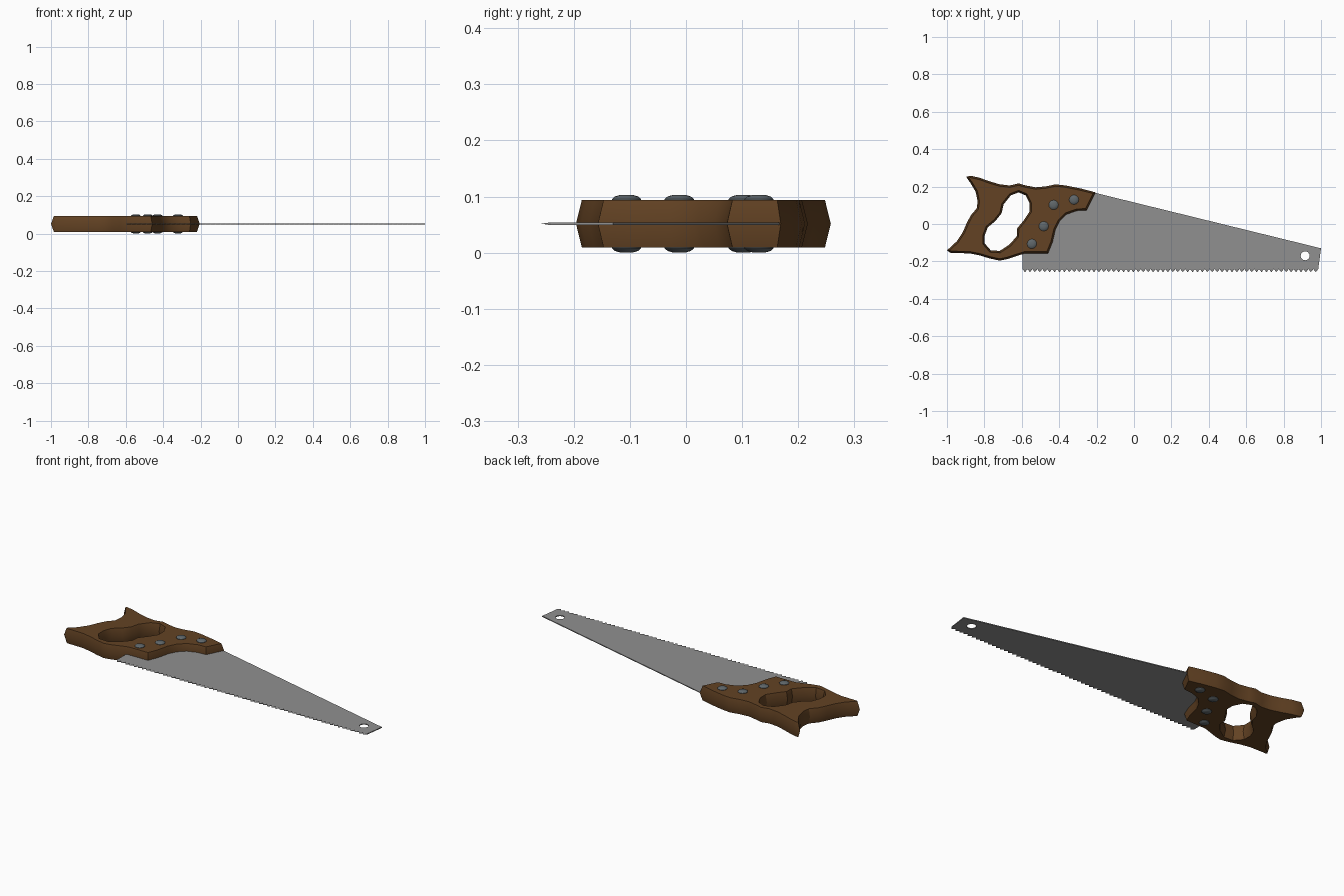
import bpy, bmesh, math
from mathutils import Vector

if "Cube" in bpy.data.objects:
    bpy.data.objects.remove(bpy.data.objects["Cube"])

MID = 0.0515  # height of the saw's centre plane


def material(name, rgb):
    m = bpy.data.materials.new(name)
    m.diffuse_color = (*rgb, 1)
    m.use_nodes = True
    m.node_tree.nodes["Principled BSDF"].inputs["Base Color"].default_value = m.diffuse_color
    return m


WOOD = material("brown wood", (0.125, 0.055, 0.017))
STEEL = material("blade steel", (0.28, 0.28, 0.28))
RIVET = material("dark rivet metal", (0.115, 0.135, 0.145))


def circle(x, y, r, n):
    return [(x + r * math.cos(math.tau * i / n), y + r * math.sin(math.tau * i / n)) for i in range(n)]


def oriented(pts, ccw):
    area = sum(a[0] * b[1] - b[0] * a[1] for a, b in zip(pts, pts[1:] + pts[:1]))
    return pts if (area > 0) == ccw else pts[::-1]


def inset(pts, d):
    """Move every point into the material (left of its direction of travel)."""
    out = []
    for i, p in enumerate(pts):
        p, a, b = Vector(p), Vector(pts[i - 1]), Vector(pts[(i + 1) % len(pts)])
        u, v = (p - a).normalized(), (b - p).normalized()
        n1, n2 = Vector((-u.y, u.x)), Vector((-v.y, v.x))
        n = (n1 + n2).normalized()
        out.append(p + n * d / max(0.65, n.dot(n1)))
    return out


def plate(bm, outline, holes, layers):
    """Stack the outline and holes at (z offset, inset) layers and cap both ends."""
    caps = ([], [])
    for k, loop in enumerate([outline] + holes):
        pts = oriented(loop, k == 0)
        rings = [[bm.verts.new((q[0], q[1], MID + z)) for q in inset(pts, d)] for z, d in layers]
        n = len(pts)
        for lo, hi in zip(rings, rings[1:]):
            for i in range(n):
                j = (i + 1) % n
                bm.faces.new((lo[i], lo[j], hi[j], hi[i]))
        for cap, ring in zip(caps, (rings[0], rings[-1])):
            cap += [bm.edges.get((ring[i], ring[(i + 1) % n])) for i in range(n)]
    for cap, z in zip(caps, (-1, 1)):
        bmesh.ops.triangle_fill(bm, use_beauty=True, edges=cap, normal=(0, 0, z))


def finish(bm, name, mat, angle=32):
    bmesh.ops.recalc_face_normals(bm, faces=bm.faces)
    me = bpy.data.meshes.new(name)
    bm.to_mesh(me)
    bm.free()
    me.materials.append(mat)
    me.shade_smooth()
    me.set_sharp_from_angle(angle=math.radians(angle))
    ob = bpy.data.objects.new(name, me)
    bpy.context.collection.objects.link(ob)
    return ob


# Wooden handle with a grip opening and sides peaked along the middle
handle_outline = [
    (-.897, .252), (-.873, .258), (-.825, .247), (-.772, .228), (-.718, .212), (-.665, .206),
    (-.617, .217), (-.579, .206), (-.526, .196), (-.472, .201), (-.419, .212), (-.365, .206),
    (-.285, .19), (-.205, .169), (-.253, .073), (-.306, .07), (-.36, .051), (-.397, .014),
    (-.419, -.029), (-.435, -.098), (-.459, -.157), (-.585, -.158), (-.633, -.173),
    (-.675, -.187), (-.718, -.196), (-.772, -.184), (-.825, -.168), (-.879, -.157),
    (-.98, -.155), (-1, -.141), (-.948, -.093), (-.916, -.045), (-.895, .003), (-.873, .046),
    (-.841, .083), (-.836, .121), (-.847, .174), (-.873, .217)]
grip_outline = [
    (-.659, .153), (-.617, .169), (-.579, .153), (-.558, .11), (-.558, .067), (-.59, .019),
    (-.625, -.024), (-.627, -.066), (-.665, -.109), (-.718, -.144), (-.766, -.141),
    (-.798, -.104), (-.798, -.061), (-.782, -.018), (-.74, .017), (-.708, .057), (-.697, .105)]
bm = bmesh.new()
plate(bm, handle_outline, [grip_outline], [(-.042, .01), (0, 0), (.042, .01)])
finish(bm, "handle", WOOD)

# Steel blade with a hanging hole
bm = bmesh.new()
T, ROOT, TIP = 0.0025, -0.241, -0.258
X0, X1, TEETH = -0.596, 0.985, 60
blade_outline = [(X0, ROOT), (X1, ROOT), (1, -.13), (-.23, .172), (-.4, .15), (-.5, .08), (X0, -.14)]
plate(bm, blade_outline, [circle(.915, -.17, .024, 16)], [(-T, 0), (T, 0)])

# Row of teeth sharpened to points along the lower edge
pitch = (X1 - X0) / TEETH
for i in range(TEETH):
    a, b = X0 + i * pitch, X0 + (i + 1) * pitch
    base = [bm.verts.new((x, ROOT, MID + z)) for x, z in ((a, -T), (b, -T), (b, T), (a, T))]
    tip = bm.verts.new(((a + b) / 2, TIP, MID))
    for j in range(4):
        bm.faces.new((base[j], base[(j + 1) % 4], tip))
    bm.faces.new(base[::-1])
finish(bm, "blade", STEEL, 20)

# Domed rivets through the handle
half_dome = [(.044, 0), (.0485, .005), (.0515, .015)]
dome = [(-z, d) for z, d in reversed(half_dome)] + half_dome
for n, (x, y) in enumerate([(-.321, .13), (-.43, .102), (-.483, -.012), (-.546, -.106)], 1):
    bm = bmesh.new()
    plate(bm, circle(x, y, .026, 12), [], dome)
    finish(bm, f"rivet_{n}", RIVET, 40)
